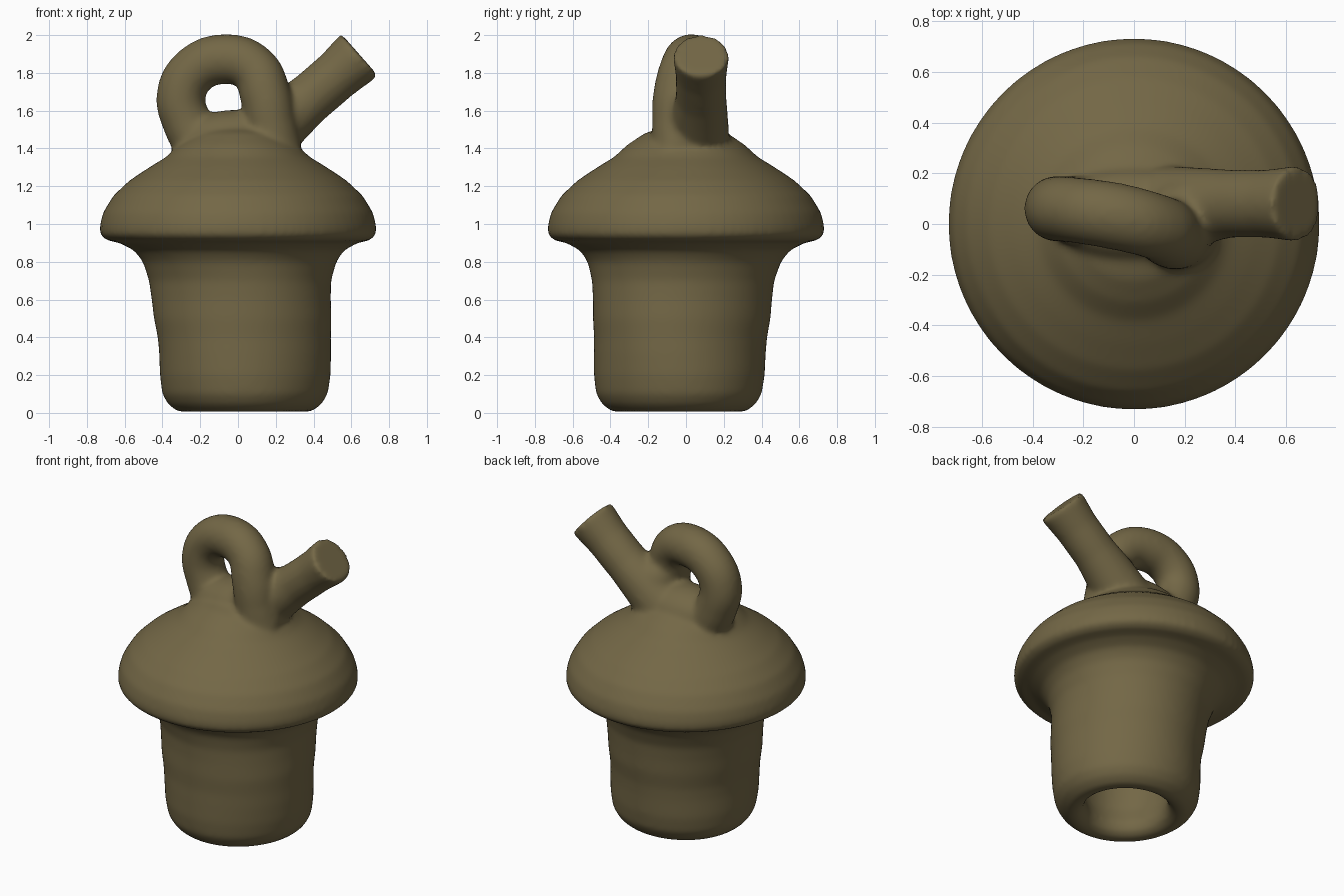
import bpy, bmesh, math
from mathutils import Matrix

if "Cube" in bpy.data.objects:
    bpy.data.objects.remove(bpy.data.objects["Cube"])

clay = bpy.data.materials.new("olive brown clay")
clay.diffuse_color = (0.172, 0.136, 0.061, 1)
clay.use_nodes = True
clay.node_tree.nodes["Principled BSDF"].inputs["Base Color"].default_value = clay.diffuse_color

# Lathe profile: inside of the hollow, foot, shaft, flared brim, domed shoulder
PROFILE = [(0, .72), (.2, .70), (.28, .6), (.28, .2), (.25, .09), (.265, .035), (.31, .004),
           (.355, .008), (.405, .045), (.438, .10), (.452, .20), (.455, .32), (.458, .40),
           (.470, .50), (.474, .60), (.482, .70), (.512, .80), (.555, .86), (.63, .90),
           (.70, .915), (.732, .945), (.732, .99), (.715, 1.06), (.66, 1.15), (.575, 1.23),
           (.47, 1.30), (.38, 1.355), (.31, 1.42), (.22, 1.48), (.1, 1.52), (0, 1.53)]
SEGS = 72


def lathe(name):
    bm = bmesh.new()
    rings = []
    for r, z in PROFILE:
        lean = .035 * max(0, min(1, (.95 - z) / .6))      # shaft leans off axis
        if r == 0:
            rings.append([bm.verts.new((lean, -lean, z))] * SEGS)
            continue
        ring = []
        for i in range(SEGS):
            a = 2 * math.pi * i / SEGS
            wob = 1 + .008 * math.sin(3 * a + 7 * z) * (z < .8)
            ring.append(bm.verts.new((r * wob * math.cos(a) + lean,
                                      r * wob * math.sin(a) - lean, z)))
        rings.append(ring)
    for a, b in zip(rings, rings[1:]):
        for i in range(SEGS):
            j = (i + 1) % SEGS
            bm.faces.new(list(dict.fromkeys((a[i], a[j], b[j], b[i]))))
    bmesh.ops.recalc_face_normals(bm, faces=bm.faces)
    return finish(bm, name)


def finish(bm, name):
    me = bpy.data.meshes.new(name)
    bm.to_mesh(me)
    bm.free()
    ob = bpy.data.objects.new(name, me)
    bpy.context.collection.objects.link(ob)
    return ob


def tube(name, pts):
    """Round tube through (x, y, z, radius) points with closed ends."""
    cu = bpy.data.curves.new(name, 'CURVE')
    cu.dimensions = '3D'
    cu.bevel_depth = 1
    cu.bevel_resolution = 8
    cu.use_fill_caps = True
    sp = cu.splines.new('BEZIER')
    sp.bezier_points.add(len(pts) - 1)
    for p, (x, y, z, r) in zip(sp.bezier_points, pts):
        p.co = (x, y, z)
        p.radius = r
        p.handle_left_type = p.handle_right_type = 'AUTO'
    ob = bpy.data.objects.new(name, cu)
    bpy.context.collection.objects.link(ob)
    select([ob])
    bpy.ops.object.convert(target='MESH')
    ob = bpy.context.view_layer.objects.active
    bm = bmesh.new()
    bm.from_mesh(ob.data)
    bmesh.ops.remove_doubles(bm, verts=bm.verts, dist=.0005)
    bmesh.ops.recalc_face_normals(bm, faces=bm.faces)
    bm.to_mesh(ob.data)
    bm.free()
    return ob


def blob(name, loc, size):
    bm = bmesh.new()
    bmesh.ops.create_uvsphere(bm, u_segments=32, v_segments=20, radius=1,
                              matrix=Matrix.Translation(loc) @ Matrix.Diagonal((*size, 1)))
    return finish(bm, name)


def select(obs):
    bpy.ops.object.select_all(action='DESELECT')
    for o in obs:
        o.select_set(True)
    bpy.context.view_layer.objects.active = obs[0]


body = lathe("stopper")
# Ring handle, front leg on the right
handle = tube("ring_handle", [(-.19, .05, 1.40, .14), (-.275, .06, 1.55, .13),
                              (-.302, .06, 1.68, .13), (-.235, .055, 1.81, .13),
                              (-.07, .03, 1.873, .133), (.085, -.01, 1.82, .13),
                              (.145, -.04, 1.68, .135), (.17, -.045, 1.54, .135),
                              (.19, -.03, 1.40, .15)])
# Slanted spout
spout = tube("spout", [(.12, .06, 1.44, .17), (.24, .07, 1.55, .155), (.38, .08, 1.665, .135),
                       (.52, .08, 1.785, .135), (.645, .08, 1.895, .15)])
# Clay web filling under the ring and beside the spout
web = blob("web", (0, .035, 1.44), (.33, .19, .165))
joint = blob("joint", (.19, .03, 1.58), (.14, .15, .16))

# Fuse everything into one softly blended clay surface
select([body, handle, spout, web, joint])
bpy.ops.object.join()
rm = body.modifiers.new("fuse", 'REMESH')
rm.mode = 'VOXEL'
rm.voxel_size = .016
sm = body.modifiers.new("soften", 'SMOOTH')
sm.factor = .5
sm.iterations = 12
for m in ("fuse", "soften"):
    bpy.ops.object.modifier_apply(modifier=m)
body.data.materials.clear()
body.data.materials.append(clay)
bpy.ops.object.shade_smooth()
